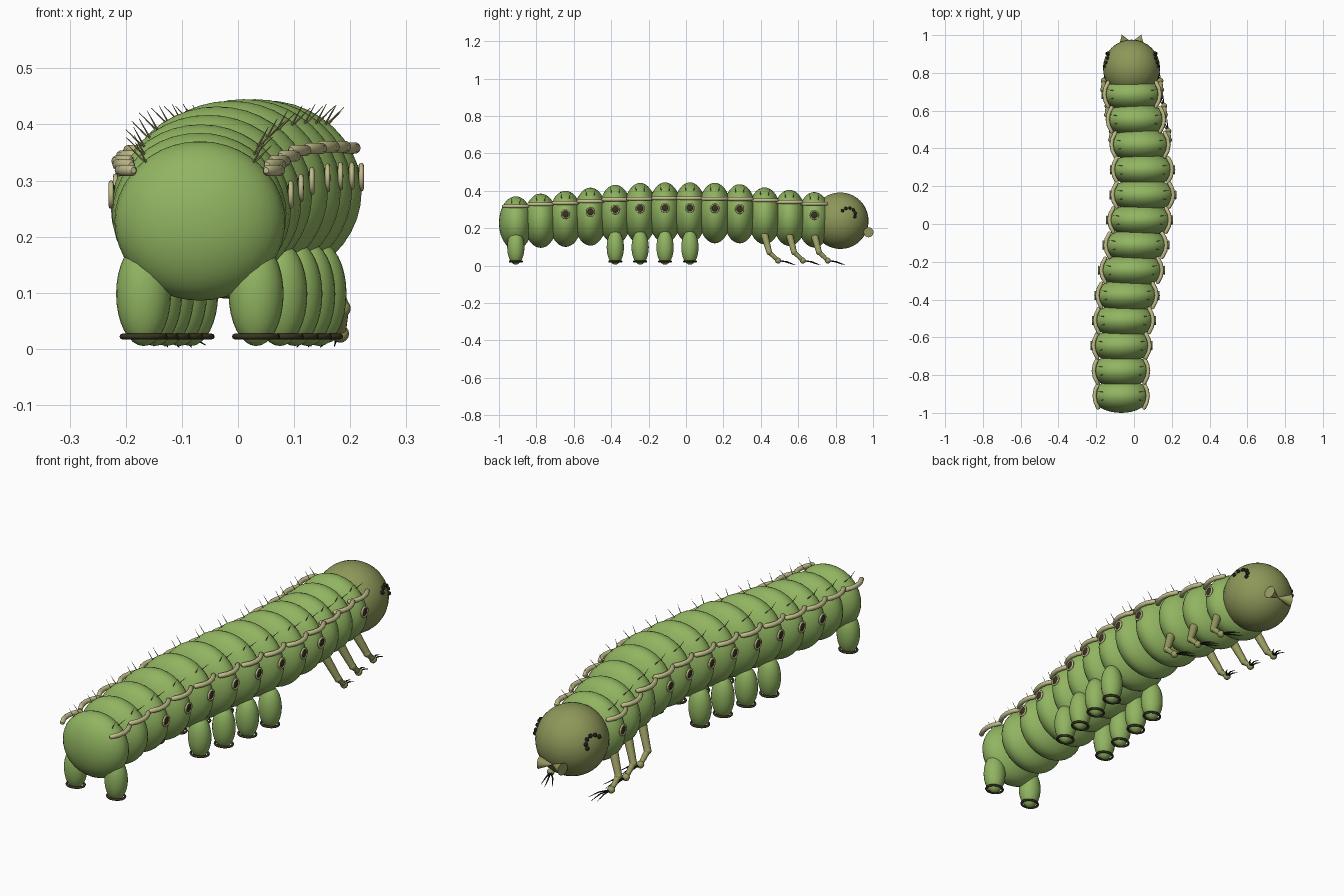
import bpy, bmesh, math
from mathutils import Vector, Matrix

if "Cube" in bpy.data.objects:
    bpy.data.objects.remove(bpy.data.objects["Cube"])


def material(name, rgb):
    m = bpy.data.materials.new(name)
    m.diffuse_color = (*rgb, 1)
    m.use_nodes = True
    m.node_tree.nodes["Principled BSDF"].inputs["Base Color"].default_value = m.diffuse_color
    return m


GREEN = material("leaf green", (0.285, 0.46, 0.12))
OLIVE = material("olive", (0.27, 0.31, 0.10))
LEG = material("leg olive", (0.32, 0.33, 0.12))
CREAM = material("khaki cream", (0.54, 0.51, 0.26))
SPINE = material("spine khaki", (0.30, 0.27, 0.13))
BROWN = material("dark brown", (0.04, 0.034, 0.015))
BLACK = material("near black", (0.014, 0.014, 0.010))


def finish(bm, name, mat):
    me = bpy.data.meshes.new(name)
    for f in bm.faces:
        f.smooth = True
    for e in bm.edges:
        if len(e.link_faces) == 2 and e.calc_face_angle(0) > math.radians(50):
            e.smooth = False
    bm.to_mesh(me)
    bm.free()
    me.materials.append(mat)
    ob = bpy.data.objects.new(name, me)
    bpy.context.collection.objects.link(ob)
    return ob


def ellipsoid(name, loc, radii, mat, seg=24, rings=16):
    bm = bmesh.new()
    mtx = Matrix.Translation(loc) @ Matrix.Diagonal((*radii, 1))
    bmesh.ops.create_uvsphere(bm, u_segments=seg, v_segments=rings, radius=1, matrix=mtx)
    return finish(bm, name, mat)


def rods(name, items, mat, seg=10):
    # tapered rods: (start, end, start radius, end radius)
    bm = bmesh.new()
    for a, b, r1, r2 in items:
        d = b - a
        mtx = Matrix.Translation((a + b) / 2) @ d.to_track_quat('Z', 'Y').to_matrix().to_4x4()
        bmesh.ops.create_cone(bm, cap_ends=True, segments=seg, radius1=r1, radius2=r2,
                              depth=d.length, matrix=mtx)
    return finish(bm, name, mat)


def sweep(name, pts, radius, mat, seg=10):
    # one continuous tube along points lying in a horizontal plane, with rounded ends
    d0, d1 = (pts[0] - pts[1]).normalized(), (pts[-1] - pts[-2]).normalized()
    path = [(pts[0] + d0 * radius * 0.8, 0.5)] + [(p, 1) for p in pts]
    path.append((pts[-1] + d1 * radius * 0.8, 0.5))
    bm = bmesh.new()
    loops = []
    for k, (p, f) in enumerate(path):
        t = (path[min(k + 1, len(path) - 1)][0] - path[max(k - 1, 0)][0]).normalized()
        u = t.cross(Vector((0, 0, 1)))
        loops.append([bm.verts.new(p + radius * f * (u * math.cos(2 * math.pi * j / seg)
                      + Vector((0, 0, math.sin(2 * math.pi * j / seg))))) for j in range(seg)])
    for a, b in zip(loops, loops[1:]):
        for j in range(seg):
            l = (j + 1) % seg
            bm.faces.new((a[j], a[l], b[l], b[j]))
    bm.faces.new(loops[0])
    bm.faces.new(loops[-1])
    bmesh.ops.recalc_face_normals(bm, faces=bm.faces)
    return finish(bm, name, mat)


def ring(name, loc, ra, rb, r, mat, a_axis, b_axis, n=24, m=8):
    # oval torus spanned by two axes
    A, B = Vector(a_axis), Vector(b_axis)
    N = A.cross(B)
    bm = bmesh.new()
    grid = []
    for i in range(n):
        t = 2 * math.pi * i / n
        row = []
        for j in range(m):
            p = 2 * math.pi * j / m
            row.append(bm.verts.new(Vector(loc) + A * math.cos(t) * (ra + r * math.cos(p))
                       + B * math.sin(t) * (rb + r * math.cos(p)) + N * r * math.sin(p)))
        grid.append(row)
    for i in range(n):
        for j in range(m):
            k, l = (i + 1) % n, (j + 1) % m
            bm.faces.new((grid[i][j], grid[k][j], grid[k][l], grid[i][l]))
    return finish(bm, name, mat)


# Body line: sideways sway, centre height and radius of each segment, tail first
SWAY = [-.068, -.069, -.066, -.053, -.037, -.013, .010, .030, .047, .045, .032, .010, -.010]
HEIGHT = [.228, .240, .250, .262, .274, .280, .283, .283, .281, .277, .266, .255, .245]
RADIUS = [.142, .145, .150, .155, .158, .162, .162, .162, .162, .158, .152, .150, .148]
PROLEGS = (0, 4, 5, 6, 7)
SPIRACLES = (2, 3, 4, 5, 6, 7, 8, 9, 12)
TRUE_LEGS = (10, 11, 12)
X, Y, Z = (1, 0, 0), (0, 1, 0), (0, 0, 1)

for i, (x, z, rz) in enumerate(zip(SWAY, HEIGHT, RADIUS)):
    n = i + 1
    y = -0.91 + 0.133 * i
    rx = rz * 1.07
    # body ring
    ellipsoid(f"body_segment_{n}", (x, y, z), (rx, 0.09, rz), GREEN, 32, 20)

    for s, side in ((-1, "left"), (1, "right")):
        # bowed ridge along the flank
        rise = 0.09 - 0.65 * (rz - 0.142)
        pts = [Vector((x + s * rx * (0.93 - 0.13 * t * t), y + 0.064 * t, z + rise))
               for t in (-1, -0.5, 0, 0.5, 1)]
        sweep(f"side_ridge_{side}_{n}", pts, 0.0105, CREAM)

        # pair of back bristles
        items = []
        for dy, out, up in ((-0.02, 0.022, 0.040), (0.02, 0.036, 0.036)):
            b = Vector((x + s * 0.61 * rx, y + dy, z + 0.70 * rz))
            items.append((b, b + Vector((s * out, dy * 0.3, up)), 0.0022, 0.0005))
        rods(f"bristles_{side}_{n}", items, SPINE, 6)

        # breathing hole with pale rim
        if i in SPIRACLES:
            c = Vector((x + s * rx * 0.985, y, z + 0.025))
            ellipsoid(f"spiracle_{side}_{n}", c, (0.007, 0.019, 0.020), BROWN, 16, 10)
            ring(f"spiracle_rim_{side}_{n}", c + Vector((s * 0.002, 0, 0)),
                 0.020, 0.021, 0.0045, CREAM, Y, Z)

        # stubby proleg with hook ring
        if i in PROLEGS:
            px = x + s * 0.66 * rx
            ellipsoid(f"proleg_{side}_{n}", (px, y, 0.098), (0.049, 0.046, 0.093), GREEN)
            ring(f"proleg_hooks_{side}_{n}", (px, y, 0.022), 0.038, 0.033, 0.005, BROWN, X, Y)

        # jointed leg with claws
        if i in TRUE_LEGS:
            hip = Vector((x + s * 0.105, y - 0.003, 0.175))
            knee = Vector((x + s * 0.153, y + 0.025, 0.072))
            foot = Vector((x + s * 0.15, y + 0.072, 0.027))
            rods(f"leg_{side}_{n}", [(hip, knee, 0.020, 0.015), (knee, foot, 0.013, 0.010)], LEG, 12)
            ellipsoid(f"knee_{side}_{n}", knee, (0.016,) * 3, LEG, 12, 8)
            ellipsoid(f"foot_{side}_{n}", foot, (0.016,) * 3, LEG, 12, 8)
            claws = []
            for dx, dy, dz in ((-0.010, 0.085, -0.022), (-0.035, 0.095, -0.024),
                               (-0.060, 0.075, -0.020)):
                mid = foot + Vector((s * dx * 0.6, dy * 0.5, -0.006))
                tip = foot + Vector((s * dx, dy, dz))
                claws += [(foot, mid, 0.0035, 0.003), (mid, tip, 0.003, 0.0008)]
            rods(f"claws_{side}_{n}", claws, BLACK, 6)

# Head
HEAD = Vector((-0.013, 0.825, 0.24))
HR = 0.151
ellipsoid("head", HEAD, (HR, HR, HR), OLIVE, 32, 20)

for s, side in ((-1, "left"), (1, "right")):
    # arc of small eyes
    for k, (dy, dz) in enumerate(((0.012, .054), (.030, .066), (.052, .068),
                                  (.070, .058), (.080, .040), (.078, .022))):
        dx = math.sqrt(HR * HR - dy * dy - dz * dz)
        ellipsoid(f"eye_{side}_{k + 1}", HEAD + Vector((s * (dx + 0.002), dy, dz)),
                  (0.009,) * 3, BLACK, 12, 8)
    # jaw, broad outside and pointed at the middle
    rods(f"jaw_{side}", [(HEAD + Vector((s * 0.058, 0.151, -0.062)),
                          HEAD + Vector((s * 0.002, 0.138, -0.062)), 0.027, 0.002)], LEG, 16)
